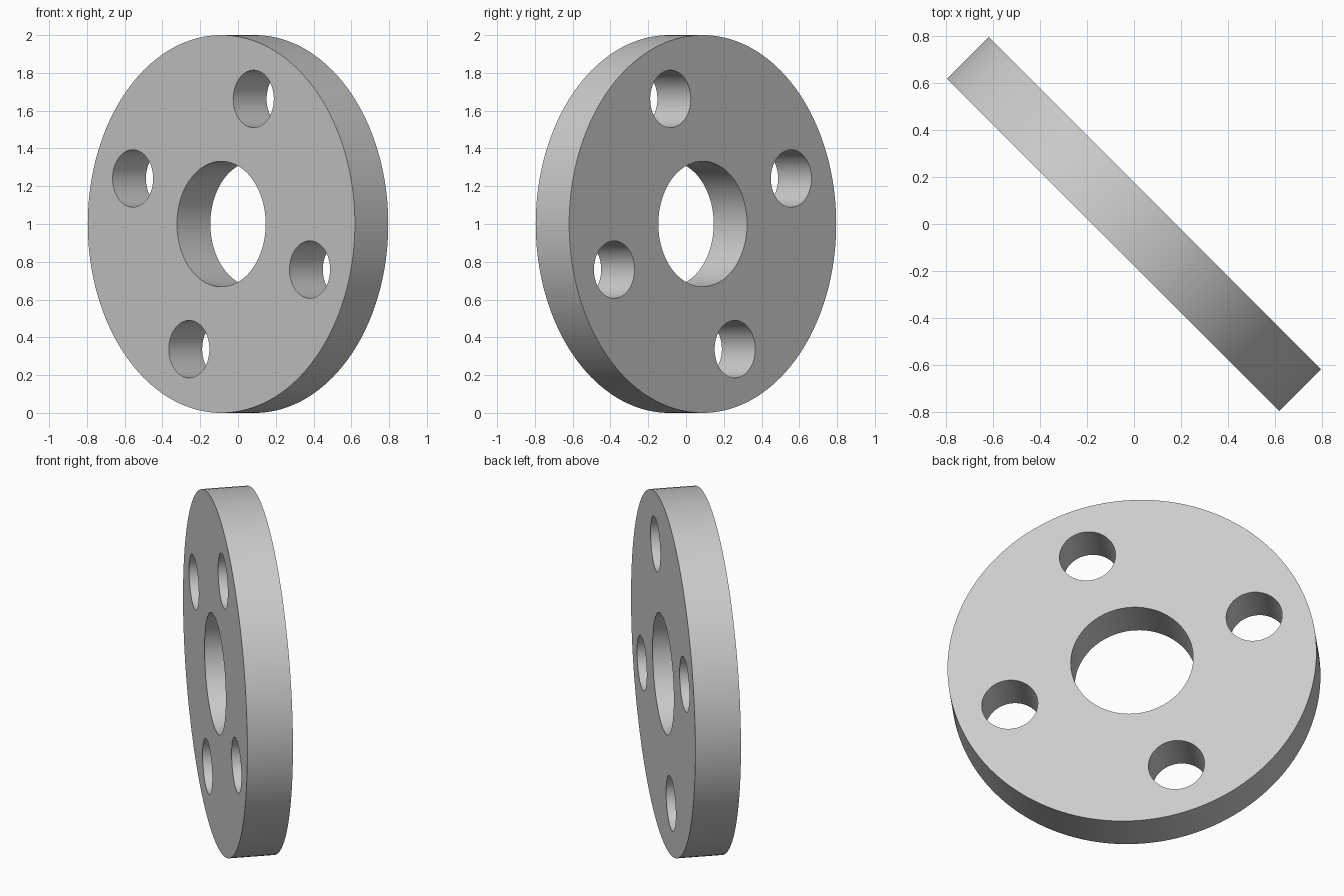
import bpy
from math import radians, cos, sin
from mathutils import Matrix

cube = bpy.data.objects.get("Cube")
if cube:
    bpy.data.objects.remove(cube, do_unlink=True)

THICKNESS = 0.25
BORE_RADIUS = 0.332
BOLT_RADIUS = 0.152
BOLT_CIRCLE = 0.705
FIRST_BOLT = 70

grey = bpy.data.materials.new("grey metal")
grey.use_nodes = True
colour = (0.6, 0.6, 0.6, 1)
grey.diffuse_color = colour
grey.node_tree.nodes["Principled BSDF"].inputs["Base Color"].default_value = colour

# Places the flat disc upright, turned so that its axis lies diagonally
stand = (Matrix.Translation((0, 0, 1))
         @ Matrix.Rotation(radians(-45), 4, "Z")
         @ Matrix.Rotation(radians(90), 4, "X"))


def cylinder(name, radius, depth, x=0, y=0, sides=96):
    bpy.ops.mesh.primitive_cylinder_add(vertices=sides, radius=radius, depth=depth)
    obj = bpy.context.object
    obj.name = name
    obj.data.transform(stand @ Matrix.Translation((x, y, 0)))
    obj.data.materials.append(grey)
    return obj


# Flange disc
disc = cylinder("flange_disc", 1, THICKNESS, sides=160)

# Centre bore and four bolt holes
cutters = [cylinder("bore_cutter", BORE_RADIUS, 2 * THICKNESS)]
for i in range(4):
    a = radians(FIRST_BOLT + 90 * i)
    cutters.append(cylinder("bolt_hole_cutter", BOLT_RADIUS, 2 * THICKNESS,
                            BOLT_CIRCLE * cos(a), BOLT_CIRCLE * sin(a), sides=64))

bpy.ops.object.select_all(action="DESELECT")
disc.select_set(True)
bpy.context.view_layer.objects.active = disc
for cutter in cutters:
    cutter.hide_render = True
    cut = disc.modifiers.new("hole", "BOOLEAN")
    cut.operation = "DIFFERENCE"
    cut.solver = "EXACT"
    cut.object = cutter
    bpy.ops.object.modifier_apply(modifier=cut.name)
    bpy.data.objects.remove(cutter, do_unlink=True)

# Smooth walls with sharp rims
bpy.ops.object.shade_smooth_by_angle(angle=radians(30))
